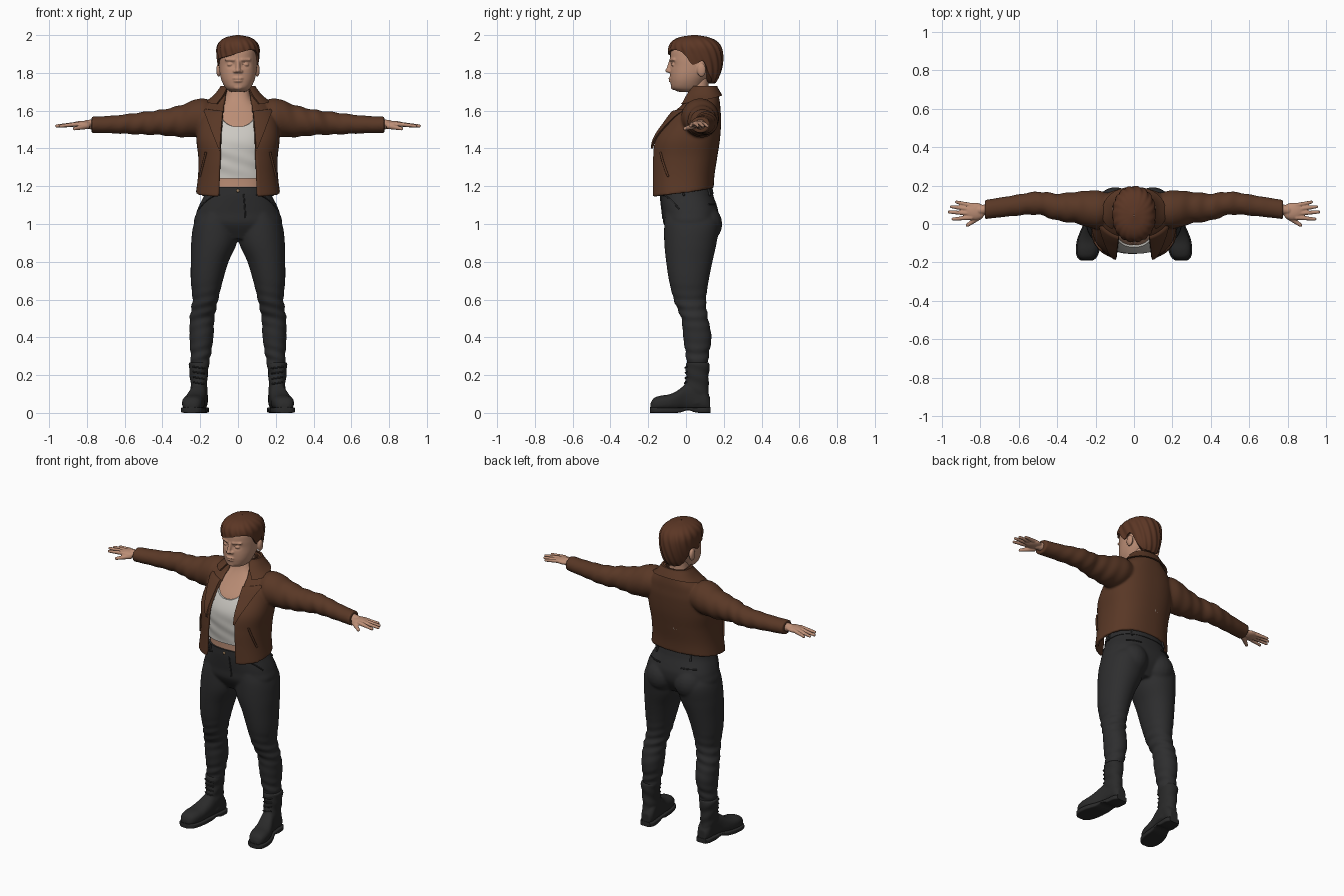
import bpy, bmesh, math
from math import sin, cos, pi, exp
from mathutils import Vector, Matrix

if "Cube" in bpy.data.objects:
    bpy.data.objects.remove(bpy.data.objects["Cube"])


def material(name, *rgb):
    m = bpy.data.materials.new(name)
    m.use_nodes = True
    m.diffuse_color = (*rgb, 1)
    shader = m.node_tree.nodes["Principled BSDF"]
    shader.inputs["Base Color"].default_value = (*rgb, 1)
    shader.inputs["Roughness"].default_value = 0.8
    return m


SKIN = material("skin", .50, .27, .18)
HAIR = material("brown hair", .105, .037, .018)
LEATHER = material("brown leather", .10, .039, .019)
CLOTH = material("off white cloth", .60, .58, .54)
DENIM = material("black denim", .027, .027, .028)
BOOT = material("black boot leather", .023, .023, .023)
BRASS = material("dull brass", .30, .19, .10)


def at(rows, t):
    """Smoothly interpolate rows keyed by their first column."""
    t = min(max(t, rows[0][0]), rows[-1][0])
    i = max(k for k in range(len(rows) - 1) if rows[k][0] <= t)
    a, b = rows[i], rows[i + 1]
    p, n = rows[max(i - 1, 0)], rows[min(i + 2, len(rows) - 1)]
    h = b[0] - a[0]
    f = (t - a[0]) / h
    out = []
    for k in range(1, len(a)):
        ma = (b[k] - p[k]) / (b[0] - p[0]) * h
        mb = (n[k] - a[k]) / (n[0] - a[0]) * h
        out.append((2*f**3 - 3*f*f + 1) * a[k] + (f**3 - 2*f*f + f) * ma
                   + (3*f*f - 2*f**3) * b[k] + (f**3 - f*f) * mb)
    return out


def power(v, n):
    return math.copysign(abs(v) ** (2 / n), v)


def surf(rows, phi, z, off=0.0, n=2.4):
    """Point on an upright body; rows are (z, front y, back y, half width, centre x)."""
    front, back, rx, *cx = at(rows, z)
    ry = max((back - front) / 2 + off, .003)
    return Vector(((cx[0] if cx else 0) + max(rx + off, .003) * power(sin(phi), n),
                   (front + back) / 2 - ry * power(cos(phi), n), z))


def span(a, b, n):
    return [a + (b - a) * i / (n - 1) for i in range(n)]


def turn(n):
    return [2 * pi * i / n for i in range(n)]


def grid(bm, fn, us, vs, closed=True, thick=0):
    """Solid tube with capped ends, or a shell of the given thickness."""
    n = len(us)
    cols = n if closed else n - 1

    def layer(off):
        g = [[bm.verts.new(fn(u, v, off)) for u in us] for v in vs]
        for j in range(len(vs) - 1):
            for i in range(cols):
                k = (i + 1) % n
                bm.faces.new((g[j][i], g[j][k], g[j + 1][k], g[j + 1][i]))
        return g

    a = layer(0)
    if not thick:
        bm.faces.new(a[0])
        bm.faces.new(a[-1])
        return
    b = layer(-thick)
    for r in (0, -1):
        for i in range(cols):
            k = (i + 1) % n
            bm.faces.new((a[r][i], a[r][k], b[r][k], b[r][i]))
    if not closed:
        for j in range(len(vs) - 1):
            for i in (0, -1):
                bm.faces.new((a[j][i], a[j + 1][i], b[j + 1][i], b[j][i]))


def ball(bm, loc, size):
    bmesh.ops.create_uvsphere(bm, u_segments=20, v_segments=12, radius=1,
                              matrix=Matrix.Translation(loc) @ Matrix.Diagonal((*size, 1)))


def capsule(bm, a, b, r1, r2):
    a, b = Vector(a), Vector(b)
    rot = (b - a).to_track_quat('Z', 'Y').to_matrix().to_4x4()
    bmesh.ops.create_cone(bm, cap_ends=True, segments=14, radius1=r1, radius2=r2,
                          depth=(b - a).length, matrix=Matrix.Translation((a + b) / 2) @ rot)
    ball(bm, a, (r1,) * 3)
    ball(bm, b, (r2,) * 3)


def finish(name, bm, mat, voxel=0, smooth=3):
    bmesh.ops.recalc_face_normals(bm, faces=bm.faces)
    me = bpy.data.meshes.new(name)
    bm.to_mesh(me)
    bm.free()
    me.materials.append(mat)
    me.shade_smooth()
    ob = bpy.data.objects.new(name, me)
    bpy.context.collection.objects.link(ob)
    if voxel:
        m = ob.modifiers.new("blend", 'REMESH')
        m.mode, m.voxel_size, m.use_smooth_shade = 'VOXEL', voxel, True
        m = ob.modifiers.new("soften", 'SMOOTH')
        m.factor, m.iterations = .5, smooth
    else:
        me.set_sharp_from_angle(angle=math.radians(50))


def strip(name, points, r, mat):
    cu = bpy.data.curves.new(name, 'CURVE')
    cu.dimensions, cu.bevel_depth, cu.bevel_resolution, cu.use_fill_caps = '3D', r, 2, True
    sp = cu.splines.new('POLY')
    sp.points.add(len(points) - 1)
    for p, q in zip(sp.points, points):
        p.co = (*q, 1)
    cu.materials.append(mat)
    bpy.context.collection.objects.link(bpy.data.objects.new(name, cu))


def bump(d, width):
    return exp(-(d / width) ** 2)


SIDES = (("left", 1), ("right", -1))

# Neck and torso
TORSO = [(1.14, -.13, .12, .16), (1.24, -.13, .13, .165), (1.34, -.14, .15, .17),
         (1.44, -.14, .16, .18), (1.52, -.105, .165, .18), (1.58, -.06, .165, .16),
         (1.62, -.03, .155, .12), (1.66, -.005, .135, .075), (1.70, .01, .12, .062),
         (1.77, .02, .12, .06)]
bm = bmesh.new()
grid(bm, lambda u, v, o: surf(TORSO, u, v), turn(64), span(1.14, 1.77, 50))
finish("torso", bm, SKIN)


# Cropped top with a scooped neckline
def top_point(u, v, off):
    rim = 1.515 + min(.065, .25 * sin(u) ** 2) if cos(u) > 0 else 1.58
    z = 1.24 + (rim - 1.24) * v
    fold = .002 * sin(z * 75 + 3 * sin(2 * u)) * bump(z - 1.33, .08)
    return surf(TORSO, u, z, .012 + fold + off)


bm = bmesh.new()
grid(bm, top_point, turn(72), span(0, 1, 36), thick=.01)
finish("cropped_top", bm, CLOTH)

# Head with face features
HEAD = [(1.70, -.04, .06, .04), (1.715, -.072, .08, .062), (1.75, -.082, .10, .083),
        (1.79, -.084, .13, .095), (1.84, -.082, .16, .10), (1.88, -.084, .17, .10),
        (1.93, -.075, .165, .095), (1.965, -.04, .14, .07), (1.985, 0, .10, .03)]


def head_point(u, v, off):
    p = surf(HEAD, u, v, off, 2.2)
    if cos(u) > 0:
        p.y += .013 * bump(abs(p.x) - .04, .018) * bump(v - 1.845, .014)
    return p


bm = bmesh.new()
grid(bm, head_point, turn(72), span(1.70, 1.985, 50))
capsule(bm, (0, -.08, 1.865), (0, -.092, 1.82), .009, .012)
ball(bm, (0, -.092, 1.812), (.015, .018, .012))
ball(bm, (0, -.083, 1.771), (.028, .011, .006))
ball(bm, (0, -.081, 1.757), (.024, .011, .007))
ball(bm, (0, -.067, 1.725), (.028, .014, .015))
for name, s in SIDES:
    ball(bm, (s * .015, -.084, 1.808), (.011, .013, .009))
    ball(bm, (s * .042, -.066, 1.844), (.016, .012, .009))
    capsule(bm, (s * .02, -.08, 1.869), (s * .066, -.064, 1.870), .008, .006)
    ball(bm, (s * .102, .082, 1.815), (.013, .024, .036))
finish("head", bm, SKIN, .0045, 2)

# Short swept hair
HAIR_ROWS = [(1.74, -.06, .15, .075), (1.78, -.08, .175, .095), (1.84, -.09, .192, .106),
             (1.90, -.093, .195, .112), (1.94, -.09, .185, .11), (1.97, -.07, .16, .093),
             (1.99, -.03, .115, .06), (2.0, .03, .06, .01)]
HAIRLINE = [(0, 1.905), (50, 1.90), (70, 1.88), (84, 1.84), (92, 1.85), (105, 1.862),
            (120, 1.80), (140, 1.757), (180, 1.745)]


def hair_point(u, v, off):
    low = at(HAIRLINE, math.degrees(min(u, 2 * pi - u)))[0]
    if cos(u) > 0:
        low += .02 * sin(2 * u)
    z = low + (2.0 - low) * (1 - (1 - v) ** 1.5)
    lock = .003 * sin(18 * u + 45 * z) * min(1, (2.0 - z) * 15)
    return surf(HAIR_ROWS, u, z, lock + off, 2.2)


bm = bmesh.new()
grid(bm, hair_point, turn(144), span(0, 1, 40), thick=.035)
finish("hair", bm, HAIR)

# Hands
for name, s in SIDES:
    bm = bmesh.new()
    capsule(bm, (s * .70, .085, 1.527), (s * .80, .072, 1.527), .034, .024)
    ball(bm, (s * .825, .066, 1.527), (.055, .045, .019))
    for base, tip in (((.845, .033), (.94, .026)), ((.855, .055), (.96, .062)),
                      ((.85, .077), (.948, .090)), ((.84, .096), (.922, .114))):
        capsule(bm, (s * base[0], base[1], 1.529), (s * tip[0], tip[1], 1.519), .0125, .0085)
    capsule(bm, (s * .80, .04, 1.518), (s * .865, -.006, 1.505), .016, .0095)
    finish(name + "_hand", bm, SKIN, .004, 2)

# Open leather jacket: body and sleeves
JACKET = [(1.14, -.19, .145, .227), (1.25, -.19, .15, .212), (1.35, -.188, .165, .21),
          (1.45, -.172, .18, .22), (1.55, -.105, .186, .21), (1.60, -.065, .183, .19),
          (1.64, -.02, .18, .16), (1.68, 0, .172, .115), (1.725, .03, .158, .085)]
OPENING = [(1.14, .105), (1.45, .092), (1.60, .08), (1.73, .065)]
SLEEVE = [(.13, .08, 1.57, .08, .08), (.2, .075, 1.565, .10, .10), (.3, .085, 1.545, .082, .085),
          (.4, .088, 1.538, .07, .068), (.5, .108, 1.533, .06, .06),
          (.65, .092, 1.527, .053, .048), (.775, .075, 1.525, .05, .043)]


def phi_at(x, z):
    return math.asin(min(.97, x / at(JACKET, z)[2]) ** 1.2)


def jacket_point(u, v, off):
    hem = 1.168 - .022 * cos(u * 2 * pi)
    z = hem + (1.725 - hem) * v
    start = phi_at(at(OPENING, z)[0], z)
    return surf(JACKET, start + (2 * pi - 2 * start) * u, z, off)


def sleeve_point(s):
    def point(u, x, off):
        cy, cz, ry, rz = at(SLEEVE, x)
        fold = 1 + .045 * sin(x * 75 + 2 * sin(u)) * bump(x - .45, .2)
        return (s * x, cy + ry * fold * cos(u), cz + rz * fold * sin(u))
    return point


bm = bmesh.new()
grid(bm, jacket_point, span(0, 1, 90), span(0, 1, 50), closed=False, thick=.02)
for name, s in SIDES:
    grid(bm, sleeve_point(s), turn(40), span(.13, .775, 90))
finish("jacket", bm, LEATHER, .0075, 3)


# Collar, lapels, pocket welts
def collar_point(u, v, off):
    start = phi_at(.085, 1.66)
    phi = start + (2 * pi - 2 * start) * u
    low = 1.655 - .025 * cos(phi)
    return surf(JACKET, phi, low + (1.73 - low) * v, .02 - .012 * v + off)


bm = bmesh.new()
grid(bm, collar_point, span(0, 1, 60), span(0, 1, 10), closed=False, thick=.012)
finish("collar", bm, LEATHER)
for name, s in SIDES:
    def lapel_point(u, v, off):
        z = 1.40 + .21 * v - .012 * (1 - u) * v
        x = at(OPENING, z)[0] - .004 + u * (.008 + .09 * v)
        p = surf(JACKET, phi_at(x, z), z, .013 + off)
        return (s * p.x, p.y, p.z)
    bm = bmesh.new()
    grid(bm, lapel_point, span(0, 1, 12), span(0, 1, 20), closed=False, thick=.011)
    finish(name + "_lapel", bm, LEATHER)
    strip(name + "_jacket_pocket",
          [surf(JACKET, s * (.85 + .35 * t), 1.38 - .13 * t, .003) for t in span(0, 1, 8)],
          .006, LEATHER)

# Trousers: hips, seat and legs blended together
HIPS = [(.92, -.07, .12, .12), (1.0, -.118, .165, .228), (1.06, -.125, .172, .22),
        (1.10, -.13, .162, .205), (1.15, -.135, .145, .18), (1.195, -.135, .135, .168)]
LEG = [(.22, .01, .115, .045, .205), (.3, 0, .12, .053, .198), (.4, -.015, .135, .063, .193),
       (.5, -.025, .117, .065, .19), (.56, -.05, .108, .066, .18), (.6, -.065, .106, .068, .173),
       (.7, -.09, .12, .085, .165), (.8, -.105, .14, .10, .15), (.9, -.115, .162, .121, .127),
       (1.0, -.115, .175, .117, .117), (1.06, -.11, .15, .09, .11)]
bm = bmesh.new()
grid(bm, lambda u, v, o: surf(HIPS, u, v), turn(64), span(.92, 1.195, 30))
for name, s in SIDES:
    def leg_point(u, z, off):
        fold = .004 * sin(z * 110 + 2 * sin(u)) * (bump(z - .54, .09) + bump(z - .3, .06))
        p = surf(LEG, u, z, fold, 2.1)
        return (s * p.x, p.y, p.z)
    grid(bm, leg_point, turn(48), span(.22, 1.06, 90))
    ball(bm, (s * .098, .10, 1.0), (.095, .092, .10))
finish("trousers", bm, DENIM, .0075, 5)

# Waistband, belt loops, pocket seams, fly and button
bm = bmesh.new()
grid(bm, lambda u, v, o: surf(HIPS, u, v, .004 + o), turn(64), span(1.16, 1.197, 5), thick=.012)
finish("waistband", bm, DENIM)
for i, a in enumerate((.6, 1.5, 2.5, 3.78, 4.78, 5.68)):
    strip("belt_loop_%d" % i, [surf(HIPS, a, z, .007) for z in (1.15, 1.175, 1.2)], .006, DENIM)
for name, s in SIDES:
    strip(name + "_front_pocket", [surf(HIPS, s * (.5 + .75 * t), 1.155 - .075 * t * t, .001)
                                   for t in span(0, 1, 10)], .004, DENIM)
    strip(name + "_back_pocket", [surf(HIPS, pi + s * t, 1.105, .004)
                                  for t in span(.3, .85, 8)], .004, DENIM)
strip("fly", [surf(HIPS, .12, z, .001) for z in span(1.03, 1.16, 8)], .004, DENIM)
bm = bmesh.new()
ball(bm, (0, -.14, 1.176), (.009, .005, .009))
finish("button", bm, BRASS)

# Boots: shaft, foot, sole and laces
SHAFT = [(.05, -.03, .12, .043, .203), (.12, -.012, .12, .043, .206), (.2, 0, .12, .047, .208),
         (.25, -.002, .126, .053, .207), (.268, 0, .124, .051, .207)]
FOOT = [(-.188, .246, .022, .05), (-.175, .245, .042, .075), (-.14, .241, .055, .09),
        (-.09, .234, .058, .098), (-.05, .226, .053, .115), (0, .212, .046, .15),
        (.06, .204, .043, .16), (.105, .201, .041, .12), (.128, .20, .028, .08)]
for name, s in SIDES:
    def shaft_point(u, z, off):
        p = surf(SHAFT, u, z, .002 * sin(z * 90 + 2 * u), 2.2)
        return (s * p.x, p.y, p.z)

    def foot_point(u, y, off):
        cx, rx, top = at(FOOT, y)
        mid = (.012 + top) / 2
        return (s * cx + rx * power(cos(u), 2.5), y, mid + (top - mid) * power(sin(u), 2.5))

    def sole_point(u, y, off):
        cx, rx, top = at(FOOT, y)
        low = .014 * bump(y - .01, .03)
        return (s * cx + (rx + .006) * power(cos(u), 6), y * 1.015,
                (low + .03) / 2 + (.03 - low) / 2 * power(sin(u), 6))

    bm = bmesh.new()
    grid(bm, shaft_point, turn(40), span(.05, .268, 30))
    grid(bm, foot_point, turn(40), span(-.188, .128, 40))
    finish(name + "_boot", bm, BOOT, .006, 3)
    bm = bmesh.new()
    grid(bm, sole_point, turn(32), span(-.188, .128, 40))
    finish(name + "_sole", bm, BOOT)
    for i, z in enumerate(span(.13, .24, 5)):
        strip("%s_lace_%d" % (name, i), [(s * p.x, p.y, p.z) for p in
              (surf(SHAFT, a, z + .008 * a, .003, 2.2) for a in span(-.6, .6, 7))], .004, BOOT)
